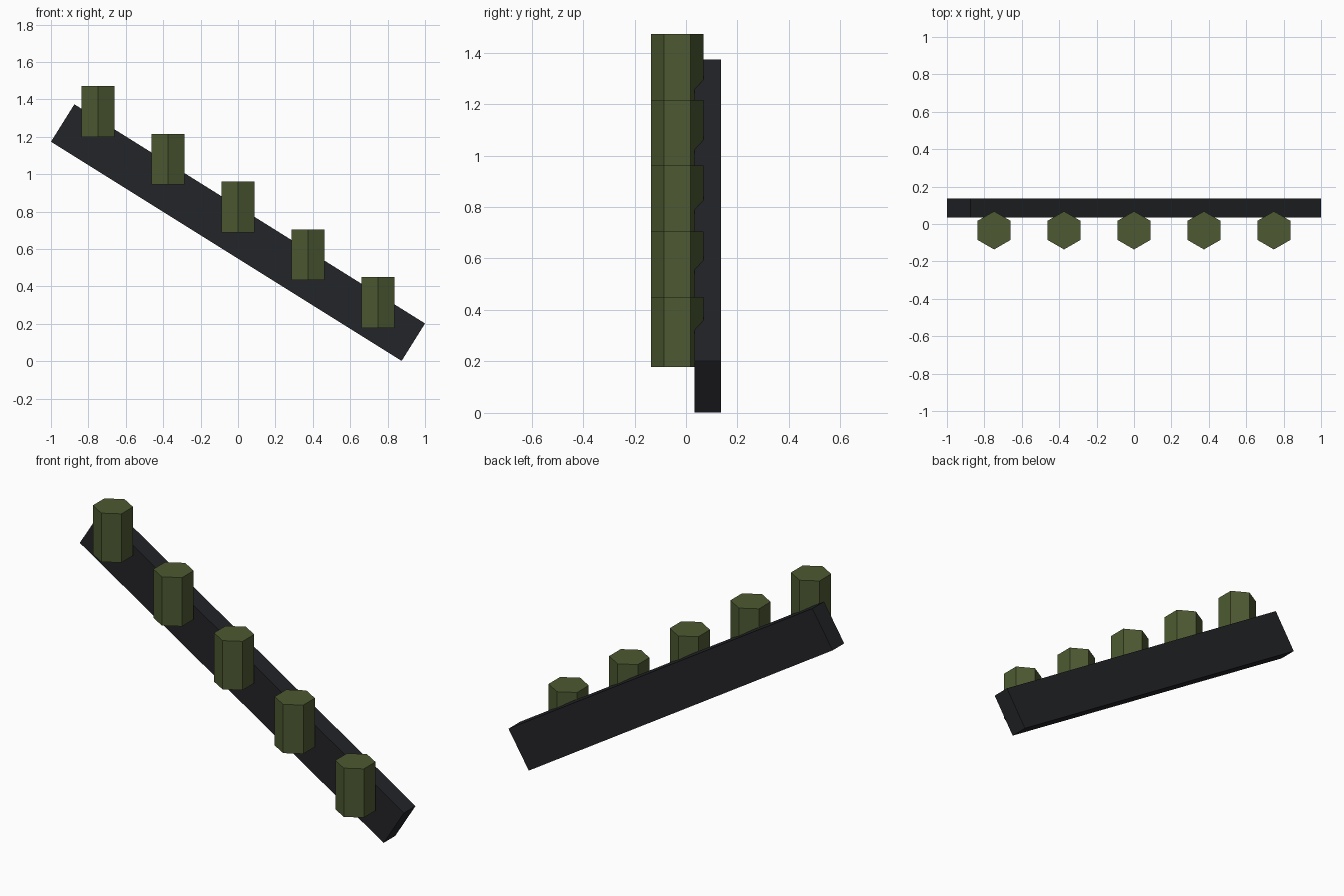
import bpy, math

if "Cube" in bpy.data.objects:
    bpy.data.objects.remove(bpy.data.objects["Cube"])

def material(name, rgb):
    m = bpy.data.materials.new(name)
    m.diffuse_color = (*rgb, 1)
    m.use_nodes = True
    m.node_tree.nodes["Principled BSDF"].inputs["Base Color"].default_value = m.diffuse_color
    return m

dark = material("dark_beam", (0.017, 0.018, 0.021))
green = material("olive_green", (0.075, 0.102, 0.032))

# Sloping beam behind the posts, falling from left to right
slope = math.atan2(1.172, 1.875)
bpy.ops.mesh.primitive_cube_add(size=1, location=(0, 0.085, 0.688), rotation=(0, slope, 0))
beam = bpy.context.object
beam.name = "sloping_beam"
beam.scale = (2.211, 0.102, 0.236)
beam.data.materials.append(dark)

# Five upright hexagonal posts stepping down the beam
for i in range(-2, 3):
    bpy.ops.mesh.primitive_cylinder_add(
        vertices=6, radius=0.102, depth=0.272,
        location=(0.374 * i, -0.034, 0.825 - 0.2555 * i))
    post = bpy.context.object
    post.name = f"hex_post_{i + 3}"
    post.data.materials.append(green)
